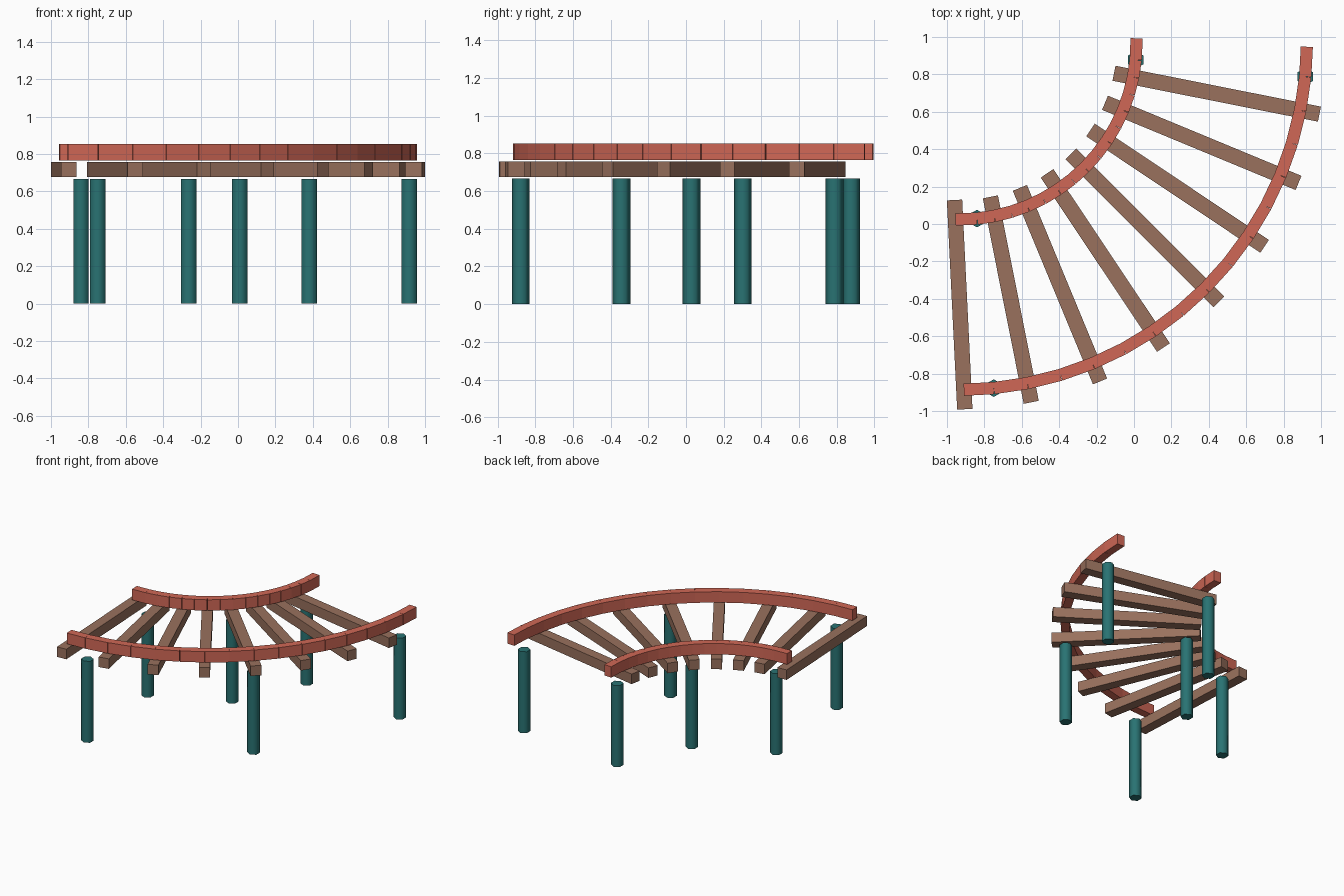
import bpy, bmesh
from math import sin, cos, pi, radians
from mathutils import Vector, Matrix

if "Cube" in bpy.data.objects:
    bpy.data.objects.remove(bpy.data.objects["Cube"])

CENTRE = Vector((-0.932, 0.97, 0))
RADIUS, GAUGE, STEPS = 1.401, 0.911, 16


def material(name, colour):
    m = bpy.data.materials.new(name)
    m.diffuse_color = (*colour, 1)
    m.use_nodes = True
    m.node_tree.nodes["Principled BSDF"].inputs["Base Color"].default_value = m.diffuse_color
    return m


red = material("rail_red", (0.63, 0.137, 0.093))
brown = material("tie_brown", (0.32, 0.165, 0.11))
teal = material("post_teal", (0.022, 0.17, 0.17))


def finish(bm, name, mat):
    me = bpy.data.meshes.new(name)
    bm.to_mesh(me)
    bm.free()
    me.materials.append(mat)
    ob = bpy.data.objects.new(name, me)
    bpy.context.collection.objects.link(ob)
    return ob


def add_box(bm, a, b, width, z0, z1):
    """Box running from a to b in plan, between heights z0 and z1."""
    d = b - a
    mid = (a + b) / 2
    mid.z = (z0 + z1) / 2
    turn = Vector((1, 0)).angle_signed(d.xy)
    mat = (Matrix.Translation(mid) @ Matrix.Rotation(-turn, 4, 'Z')
           @ Matrix.Diagonal((d.length, width, z1 - z0, 1)))
    bmesh.ops.create_cube(bm, size=1, matrix=mat)


# Quarter-circle path; the end normals follow the first and last chords
def radial(t):
    return Vector((sin(t), -cos(t), 0))


step = pi / 2 / STEPS
path = [CENTRE + RADIUS * radial(i * step) for i in range(STEPS + 1)]
normals = [radial(min(max(i, 0.5), STEPS - 0.5) * step) for i in range(STEPS + 1)]


def offset(i, distance):
    return path[i] + normals[i] * distance


# Rails: a chain of straight blocks on each side
for name, side in (("inner_rail", -1), ("outer_rail", 1)):
    bm = bmesh.new()
    for i in range(STEPS):
        add_box(bm, offset(i, side * GAUGE / 2), offset(i + 1, side * GAUGE / 2),
                0.065, 0.764, 0.853)
    finish(bm, name, red)

# Cross ties on every second step
for k, i in enumerate(range(0, STEPS, 2)):
    bm = bmesh.new()
    add_box(bm, offset(i, -0.56), offset(i, 0.56), 0.082, 0.676, 0.758)
    finish(bm, f"cross_tie_{k + 1}", brown)

# Six-sided support posts under both rails
for i in (1, 8, 15):
    for label, side in (("inner", -1), ("outer", 1)):
        p = offset(i, side * GAUGE / 2)
        bpy.ops.mesh.primitive_cylinder_add(vertices=6, radius=0.047, depth=0.667,
                                            location=(p.x, p.y, 0.3335))
        ob = bpy.context.object
        ob.name = f"{label}_post_{i}"
        ob.data.materials.append(teal)
        bpy.ops.object.shade_smooth_by_angle(angle=radians(65))
